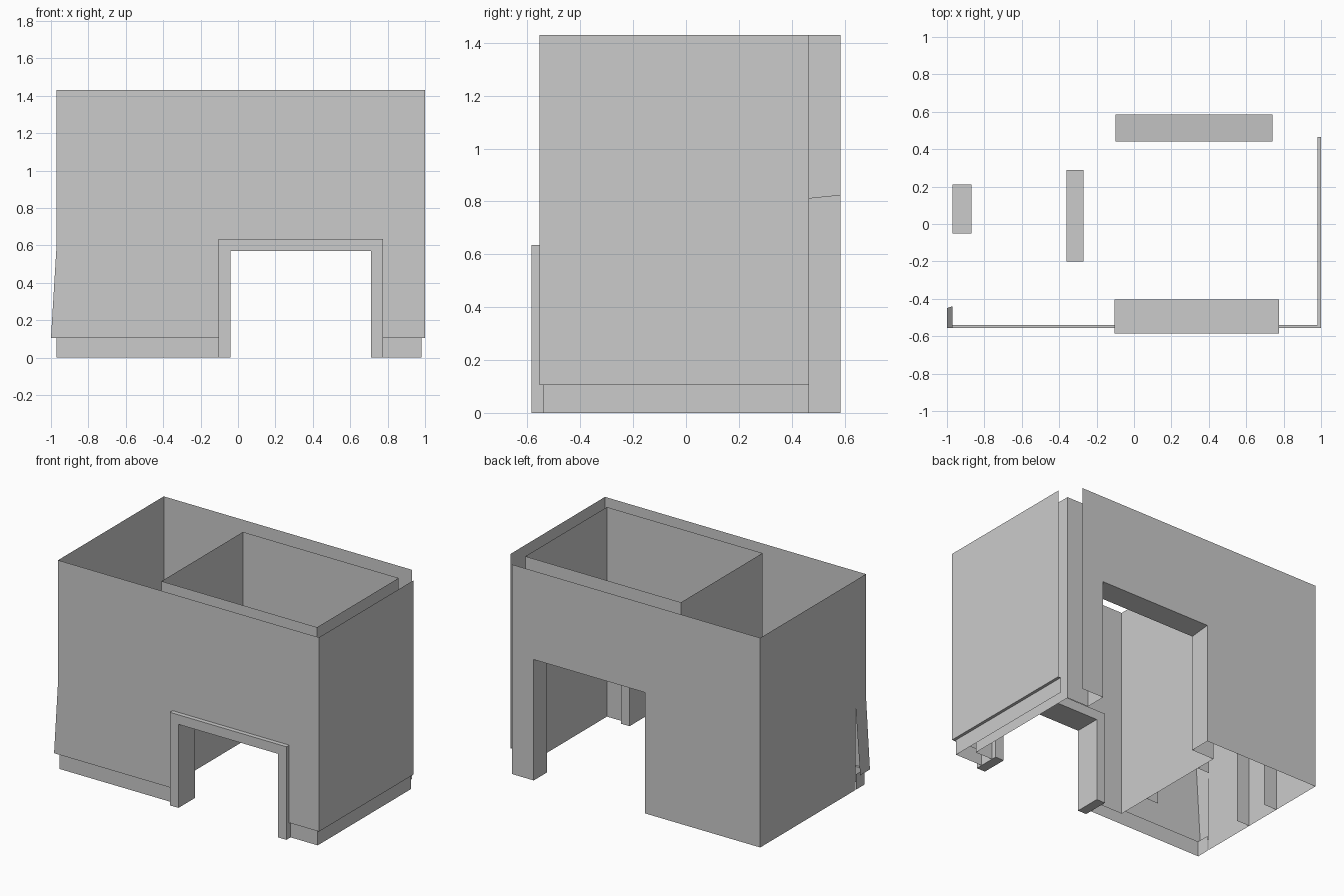
import bpy

if "Cube" in bpy.data.objects:
    bpy.data.objects.remove(bpy.data.objects["Cube"])


def mesh(name, verts, faces):
    me = bpy.data.meshes.new(name)
    me.from_pydata(verts, [], faces)
    me.update()
    ob = bpy.data.objects.new(name, me)
    bpy.context.collection.objects.link(ob)
    return ob


def panel(name, verts):
    """One flat face through the given points."""
    return mesh(name, verts, [list(range(len(verts)))])


def wall_x(name, y, x0, x1, z0, z1):
    """Flat wall running along x."""
    return panel(name, [(x0, y, z0), (x1, y, z0), (x1, y, z1), (x0, y, z1)])


def wall_y(name, x, y0, y1, z0, z1):
    """Flat wall running along y."""
    return panel(name, [(x, y0, z0), (x, y1, z0), (x, y1, z1), (x, y0, z1)])


def floor_strip(name, x0, x1, y0, y1, z):
    return panel(name, [(x0, y0, z), (x1, y0, z), (x1, y1, z), (x0, y1, z)])


def arch(x0, x1, z0, z1, a, b, h):
    """Outline of a wall with a doorway a..b of height h."""
    return [(x0, z0), (a, z0), (a, h), (b, h), (b, z0), (x1, z0), (x1, z1), (x0, z1)]


def door_wall(name, y, *args):
    return panel(name, [(x, y, z) for x, z in arch(*args)])


def strip_u(name, path):
    """Two jambs and a lintel: path is four pairs of points (outer, inner)."""
    verts = [p for pair in path for p in pair]
    return mesh(name, verts, [(2 * i, 2 * i + 1, 2 * i + 3, 2 * i + 2) for i in range(3)])


H = 1.43        # wall height
P = 0.105       # plinth height
L, R = -0.97, 1.0
F, B = -0.555, 0.585
IF, IB = -0.44, 0.44    # inner room front and back

# Outer front wall, leaning out a little at its lower left corner
panel("front_wall", [(-1, F, P), (-0.105, F, P), (-0.105, F, 0.6), (0.775, F, 0.6),
                     (0.775, F, P), (R, F, P), (R, F, H), (L, F, H), (L, F, 0.6)])
panel("flared_corner", [(L, IF, 0.6), (L, F, 0.6), (-1, F, P), (-1, -0.45, P)])

# Other outer walls
wall_y("right_wall", R, F, 0.465, P, H)
door_wall("back_wall", B, L, 0.905, 0.0, H, -0.1, 0.74, 0.825)
panel("left_wall", [(L, B, 0), (L, IF, 0), (L, IF, 0.6), (L, F, 0.6), (L, F, H), (L, B, H)])

# Recessed plinth and the ledges above it
for side, x0, x1 in (("left", L, -0.105), ("right", 0.775, 0.98)):
    wall_x("front_plinth_" + side, -0.54, x0, x1, 0, P)
floor_strip("front_ledge_left", -1, -0.105, F, -0.54, P)
floor_strip("front_ledge_right", 0.775, R, F, -0.54, P)
wall_y("right_plinth", 0.98, -0.54, 0.465, 0, P)
floor_strip("right_ledge", 0.98, R, -0.54, 0.465, P)
wall_y("corner_plinth", L, -0.54, -0.45, 0, P)

# Inner room
door_wall("inner_front_wall", IF, -0.27, 0.905, 0.0, H, -0.105, 0.775, 0.6)
door_wall("inner_back_wall", IB, -0.27, 0.905, 0.0, H, -0.1, 0.74, 0.81)
wall_y("inner_left_wall", -0.27, IF, IB, 0, H)
wall_y("inner_right_wall", 0.905, IF, IB, 0, H)

# Lining of the back doorway
strip_u("back_door_lining", [((x, B, z if z == 0 else 0.825), (x, IB, z if z == 0 else 0.81))
                             for x, z in ((-0.1, 0), (-0.1, 1), (0.74, 1), (0.74, 0))])

# Thick front door frame
outline = arch(-0.105, 0.775, 0.0, 0.635, -0.04, 0.71, 0.57)
n = len(outline)
verts = [(x, y, z) for y in (-0.585, -0.405) for x, z in outline]
faces = [list(range(n)), list(range(2 * n - 1, n - 1, -1))]
faces += [(i, i + n, (i + 1) % n + n, (i + 1) % n) for i in range(n)]
mesh("front_door_frame", verts, faces)

# Shallow door surrounds in the side passage
for name, xa, xb, y0, y1, h in (("left_surround", L, -0.87, -0.05, 0.21, 0.485),
                                ("partition_surround", -0.27, -0.36, -0.2, 0.29, 0.615)):
    strip_u(name, [((xa, y, z), (xb, y, z))
                   for y, z in ((y0, 0), (y0, h), (y1, h), (y1, 0))])
